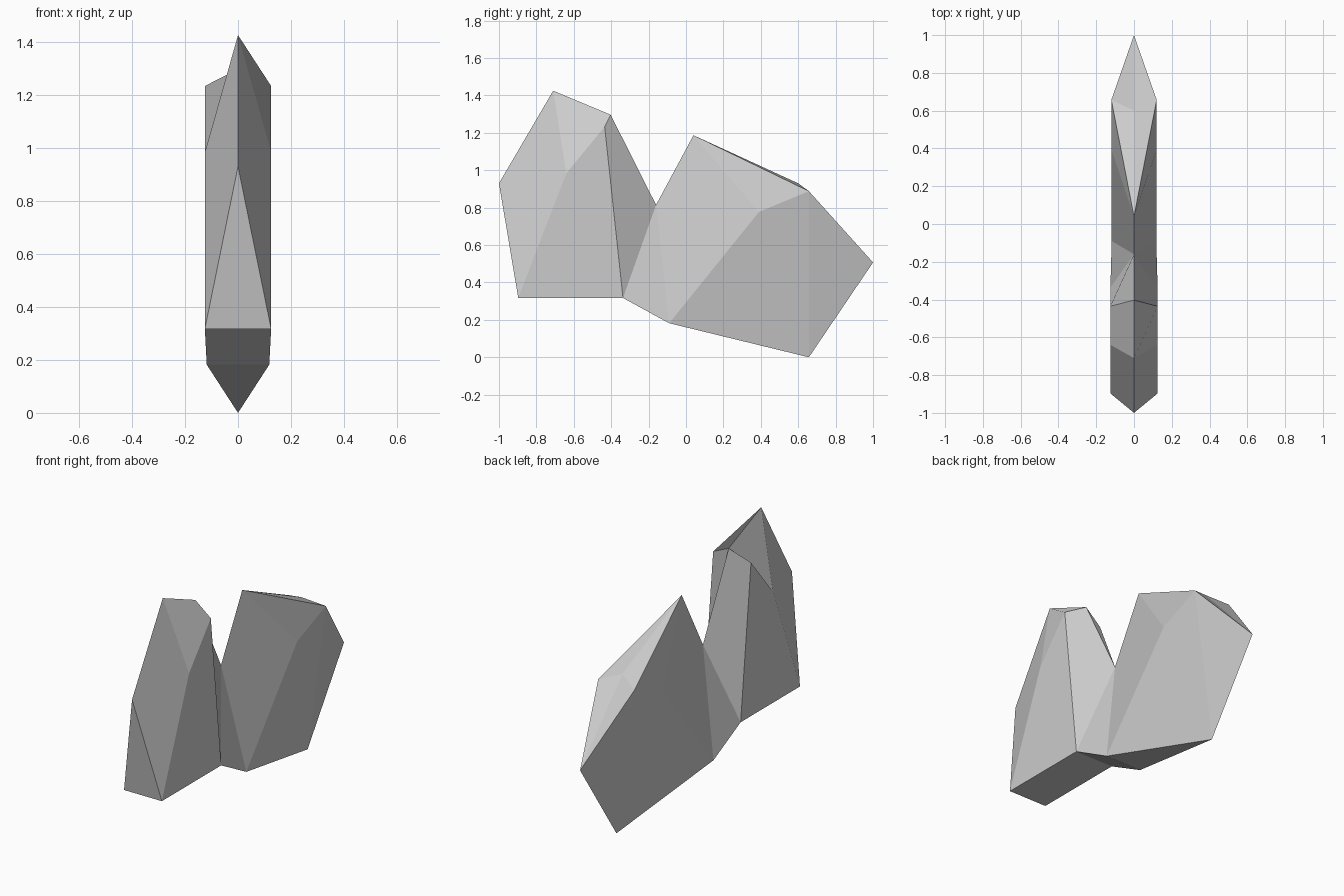
import bpy, bmesh

if "Cube" in bpy.data.objects:
    bpy.data.objects.remove(bpy.data.objects["Cube"])

# Shared seam points between the two shards: (half width, y, z)
VALLEY = (0, -0.16, 0.815)
SEAM = (0.125, -0.337, 0.317)


def shard(name, pts, side_faces, cross_faces):
    """Mirror side faces over x = 0; cross faces span both sides ('-' = mirrored point)."""
    bm = bmesh.new()
    verts = {}
    for key, (x, y, z) in pts.items():
        verts[key] = bm.verts.new((x, y, z))
        verts["-" + key] = bm.verts.new((-x, y, z)) if x else verts[key]
    for face in side_faces:
        keys = face.split()
        bm.faces.new([verts[k] for k in keys])
        bm.faces.new([verts["-" + k] for k in reversed(keys)])
    for face in cross_faces:
        bm.faces.new([verts[k] for k in face.split()])
    bmesh.ops.recalc_face_normals(bm, faces=bm.faces[:])
    mesh = bpy.data.meshes.new(name)
    bm.to_mesh(mesh)
    bm.free()
    obj = bpy.data.objects.new(name, mesh)
    bpy.context.collection.objects.link(obj)
    return obj


# Tall front shard
shard("front_shard", {
    "peak": (0, -0.71, 1.425), "nose": (0, -1.0, 0.93),
    "foot": (0.125, -0.897, 0.317), "shoulder": (0.125, -0.64, 0.983),
    "corner": (0.125, -0.435, 1.233), "ridge": (0, -0.403, 1.297),
    "valley": VALLEY, "seam": SEAM,
}, [
    "nose foot shoulder peak",
    "foot seam corner shoulder",
    "peak shoulder corner ridge",
    "ridge corner seam valley",
], ["nose -foot foot", "foot -foot -seam seam"])

# Lower, longer rear shard
shard("rear_shard", {
    "peak": (0, 0.04, 1.187), "foot": (0.118, -0.09, 0.182),
    "shoulder": (0.118, 0.39, 0.777), "corner": (0.12, 0.657, 0.888),
    "ridge": (0, 0.60, 0.93), "tail": (0, 1.0, 0.507),
    "keel": (0, 0.657, 0.0), "valley": VALLEY, "seam": SEAM,
}, [
    "valley seam foot",
    "valley foot shoulder peak",
    "foot keel corner shoulder",
    "peak shoulder corner",
    "peak corner ridge",
    "ridge corner tail",
    "corner keel tail",
], ["seam -seam -foot foot", "foot -foot keel"])
